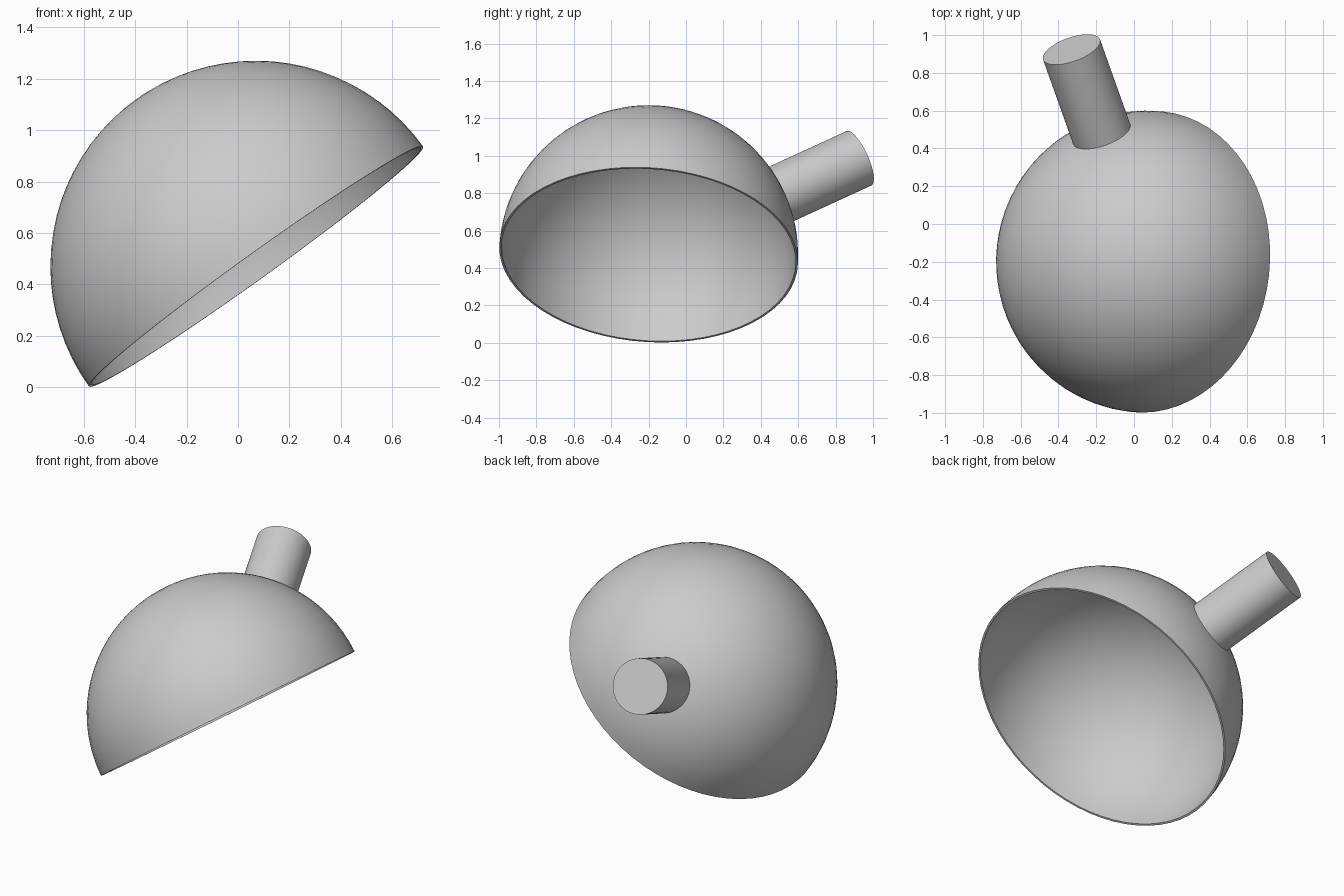
import bpy, bmesh, math
from mathutils import Vector, Matrix

if "Cube" in bpy.data.objects:
    bpy.data.objects.remove(bpy.data.objects["Cube"])

CENTRE = Vector((0.07, -0.2, 0.47))
R_OUT, R_IN = 0.8, 0.788
SEGS, RINGS = 64, 20

grey = bpy.data.materials.new("plain grey")
grey.diffuse_color = (0.6, 0.6, 0.6, 1)
grey.use_nodes = True
grey.node_tree.nodes["Principled BSDF"].inputs["Base Color"].default_value = grey.diffuse_color


def lathe(name, profile, axis):
    """Spin a (radius, height) profile about an axis through the dome centre."""
    bm = bmesh.new()
    verts = [bm.verts.new((r, 0, h)) for r, h in profile]
    edges = [bm.edges.new(pair) for pair in zip(verts, verts[1:])]
    bmesh.ops.spin(bm, geom=verts + edges, cent=(0, 0, 0), axis=(0, 0, 1),
                   angle=math.tau, steps=SEGS, use_merge=False)
    bmesh.ops.remove_doubles(bm, verts=bm.verts, dist=1e-4)
    bmesh.ops.recalc_face_normals(bm, faces=bm.faces)
    turn = Vector(axis).normalized().to_track_quat('Z', 'Y').to_matrix().to_4x4()
    bm.transform(Matrix.Translation(CENTRE) @ turn)
    mesh = bpy.data.meshes.new(name)
    bm.to_mesh(mesh)
    bm.free()
    mesh.materials.append(grey)
    obj = bpy.data.objects.new(name, mesh)
    bpy.context.collection.objects.link(obj)
    bpy.ops.object.select_all(action='DESELECT')
    obj.select_set(True)
    bpy.context.view_layer.objects.active = obj
    bpy.ops.object.shade_smooth_by_angle(angle=math.radians(30))
    return obj


def arc(radius):
    """Quarter circle from the pole down to the rim."""
    return [(radius * math.sin(a), radius * math.cos(a))
            for a in (i * math.pi / 2 / RINGS for i in range(RINGS + 1))]


# Thin hollow half sphere: outer skin, flat rim, inner skin
lathe("dome_shell", arc(R_OUT) + arc(R_IN)[::-1], (-0.583, 0.063, 0.812))

# Round stub handle, rooted within the shell wall and capped at its far end
lathe("handle_stub", [(0.16, 0.781), (0.16, 1.3), (0, 1.3)],
      (-0.4, 1.122, 0.515))
